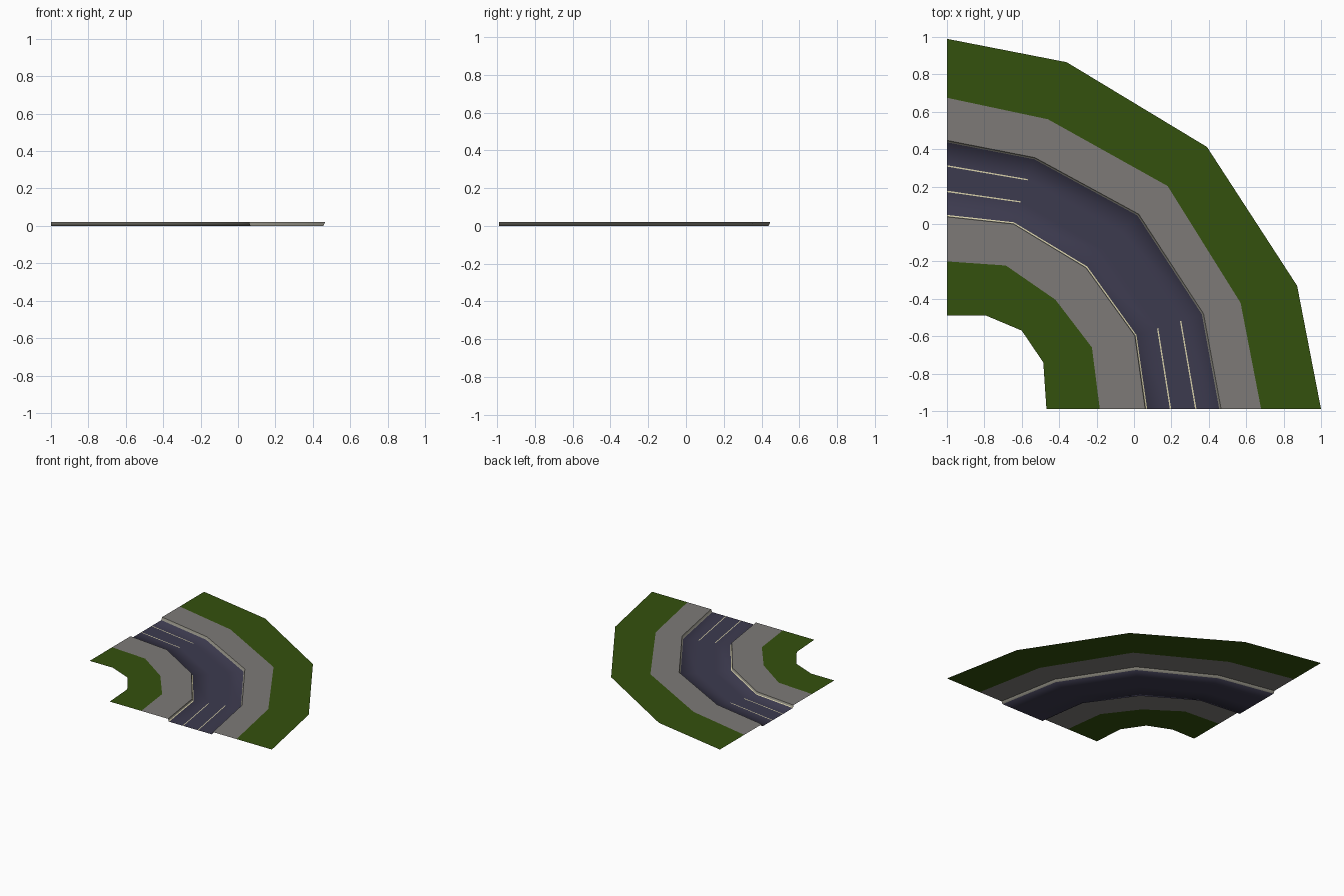
import bpy
from mathutils import Vector

if "Cube" in bpy.data.objects:
    bpy.data.objects.remove(bpy.data.objects["Cube"])


def mat(name, rgb):
    m = bpy.data.materials.new(name)
    m.diffuse_color = (*rgb, 1)
    m.use_nodes = True
    m.node_tree.nodes["Principled BSDF"].inputs["Base Color"].default_value = m.diffuse_color
    return m


GRASS = mat("grass green", (0.034, 0.082, 0.004))
PAVING = mat("paving grey", (0.205, 0.195, 0.185))
ASPHALT = mat("asphalt", (0.046, 0.043, 0.078))
KERB = mat("kerb stone", (0.26, 0.25, 0.21))
PAINT = mat("line paint", (0.68, 0.63, 0.40))

TOP = 0.021  # pavement height above the road

# Five-station plan outlines, from the left end round to the front end
grass_out = [(-1, .99), (-.36, .865), (.39, .412), (.872, -.33), (1, -.99)]
walk_out = [(-1, .675), (-.46, .56), (.18, .203), (.57, -.422), (.68, -.99)]
kerb_out = [(-1, .447), (-.53, .355), (.025, .053), (.372, -.48), (.466, -.99)]
kerb_in = [(-1, .038), (-.645, 0), (-.257, -.235), (.004, -.597), (.06, -.99)]
walk_in = [(-1, -.2), (-.685, -.222), (-.42, -.405), (-.225, -.66), (-.183, -.99)]
grass_in = [(-1, -.49), (-.79, -.49), (-.6, -.57), (-.485, -.74), (-.468, -.99)]


def at(path, z):
    return [Vector((x, y, z)) for x, y in path]


def across(t, z):
    """Path a fraction t of the way from the inner to the outer kerb."""
    return [a.lerp(b, t) for a, b in zip(at(kerb_in, z), at(kerb_out, z))]


def strips(name, rows, mats, smooth=False):
    """Bridge neighbouring rows (inner to outer) into upward-facing bands."""
    n = len(rows[0])
    faces, idx = [], []
    used = list(dict.fromkeys(mats))
    for r in range(len(rows) - 1):
        for i in range(n - 1):
            a = r * n + i
            faces.append((a, a + 1, a + n + 1, a + n))
            idx.append(used.index(mats[r]))
    me = bpy.data.meshes.new(name)
    me.from_pydata([v for row in rows for v in row], [], faces)
    for m in used:
        me.materials.append(m)
    for p, k in zip(me.polygons, idx):
        p.material_index = k
        p.use_smooth = smooth
    me.update()
    ob = bpy.data.objects.new(name, me)
    bpy.context.collection.objects.link(ob)
    return ob


# Grass verges and pavements
strips("inner_grass", [at(grass_in, TOP), at(walk_in, TOP)], [GRASS])
strips("inner_pavement", [at(walk_in, TOP), at(kerb_in, TOP)], [PAVING])
strips("outer_pavement", [at(kerb_out, TOP), at(walk_out, TOP)], [PAVING])
strips("outer_grass", [at(walk_out, TOP), at(grass_out, TOP)], [GRASS])

# Sunken three-lane road, softly shaded into the kerb faces
strips("road_and_kerbs",
       [across(0, TOP), across(.012, 0), across(1 / 3, 0),
        across(2 / 3, 0), across(.975, 0), across(1, TOP)],
       [KERB, ASPHALT, ASPHALT, ASPHALT, KERB], smooth=True)

# Painted edge line beside the inner kerb
strips("inner_edge_line", [across(.01, .004), across(.026, .001)], [PAINT])

# Lane lines on the two straight approaches
for k, t in enumerate((1 / 3, 2 / 3)):
    a, b = across(t - .009, .001), across(t + .009, .001)
    for end, s in (("left", slice(0, 2)), ("front", slice(3, 5))):
        strips(f"lane_line_{end}_{k + 1}", [a[s], b[s]], [PAINT])
